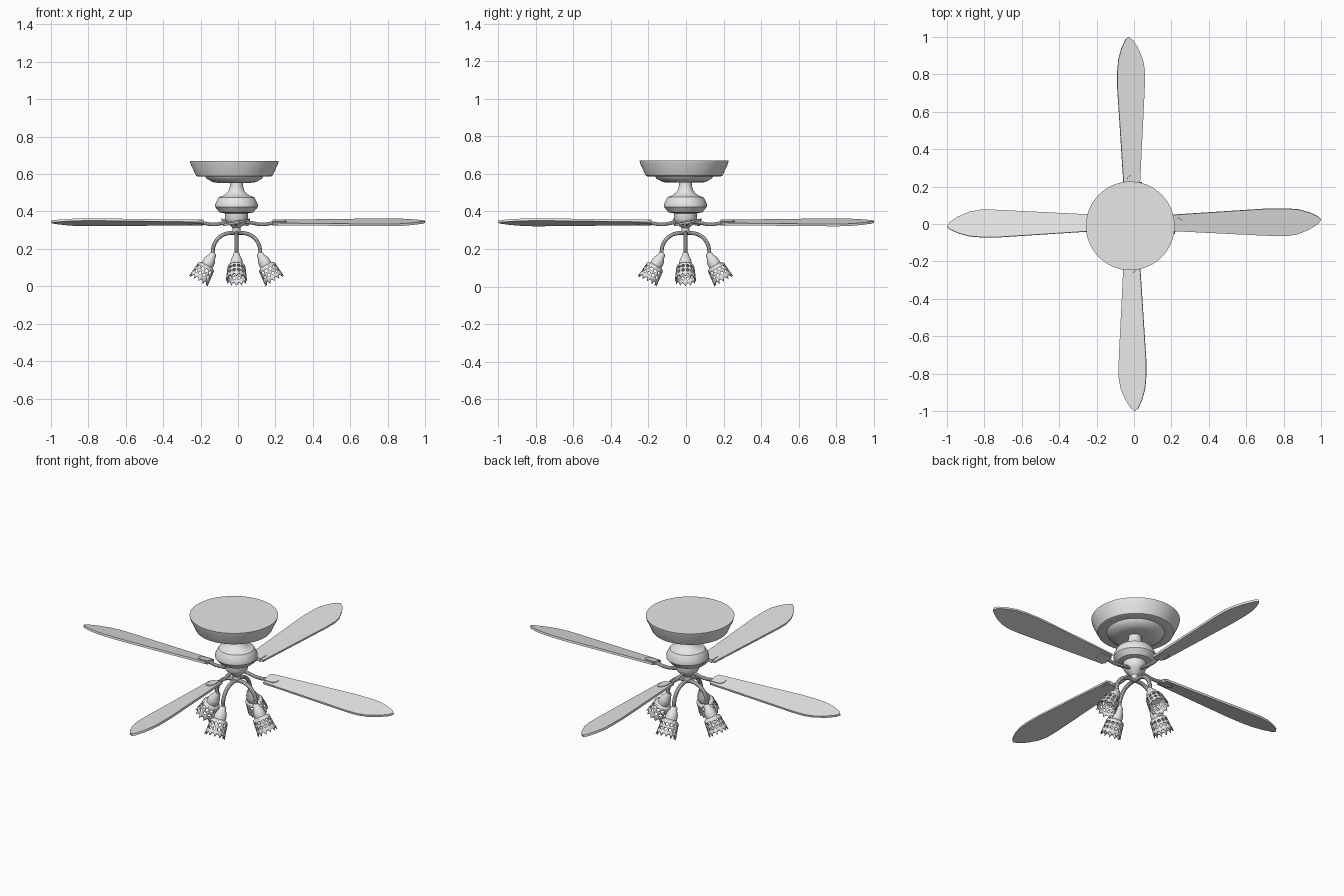
import bpy, bmesh
from math import pi, sin, cos, radians
from mathutils import Matrix, Vector

if "Cube" in bpy.data.objects:
    bpy.data.objects.remove(bpy.data.objects["Cube"], do_unlink=True)

grey = bpy.data.materials.new("light_grey")
grey.use_nodes = True
grey.diffuse_color = (0.8, 0.8, 0.8, 1)
grey.node_tree.nodes["Principled BSDF"].inputs["Base Color"].default_value = (0.8, 0.8, 0.8, 1)
parts = []


def add(name, mesh, matrix=Matrix()):
    if not mesh.materials:
        mesh.materials.append(grey)
    ob = bpy.data.objects.new(name, mesh)
    ob.matrix_world = matrix
    bpy.context.collection.objects.link(ob)
    parts.append(ob)
    return ob


def to_mesh(name, bm):
    mesh = bpy.data.meshes.new(name)
    bm.normal_update()
    bm.to_mesh(mesh)
    bm.free()
    return mesh


def rings(profile, segs, caps=True):
    """Turn a (radius, height) profile round the z axis."""
    bm = bmesh.new()
    loops = [[bm.verts.new((r * cos(2 * pi * i / segs), r * sin(2 * pi * i / segs), z))
              for i in range(segs)] for r, z in profile]
    for a, b in zip(loops, loops[1:]):
        for i in range(segs):
            j = (i + 1) % segs
            bm.faces.new((a[i], a[j], b[j], b[i]))
    if caps:
        bm.faces.new(loops[0])
        bm.faces.new(loops[-1])
    bmesh.ops.recalc_face_normals(bm, faces=bm.faces)
    return bm


def slab(name, outline, thickness):
    """Flat plate with the given outline, centred on z = 0."""
    bm = bmesh.new()
    face = bm.faces.new([bm.verts.new((x, y, -thickness / 2)) for x, y in outline])
    top = bmesh.ops.extrude_face_region(bm, geom=[face])["geom"]
    bmesh.ops.translate(bm, vec=(0, 0, thickness),
                        verts=[v for v in top if isinstance(v, bmesh.types.BMVert)])
    bmesh.ops.recalc_face_normals(bm, faces=bm.faces)
    return to_mesh(name, bm)


def tube(name, points, radius):
    """Round tube along a path in the xz plane."""
    curve = bpy.data.curves.new(name, 'CURVE')
    curve.dimensions = '3D'
    curve.bevel_depth = radius
    curve.bevel_resolution = 3
    curve.use_fill_caps = True
    spline = curve.splines.new('POLY')
    spline.points.add(len(points) - 1)
    for p, (x, z) in zip(spline.points, points):
        p.co = (x, 0, z, 1)
    temp = bpy.data.objects.new(name, curve)
    mesh = bpy.data.meshes.new_from_object(temp)
    bpy.data.objects.remove(temp)
    return mesh


# Ceiling canopy
canopy = [(0.237, 0.67), (0.234, 0.655), (0.204, 0.59), (0.196, 0.587), (0.155, 0.587),
          (0.148, 0.575), (0.115, 0.557), (0.09, 0.553), (0.035, 0.553)]
add("canopy", to_mesh("canopy", rings(canopy, 64)), Matrix.Translation((-0.02, -0.01, 0)))

# Stem, motor housing and hub
axis = Matrix.Translation((-0.008, -0.003, 0))
motor = [(0.035, 0.56), (0.035, 0.535), (0.042, 0.51), (0.058, 0.493), (0.075, 0.483),
         (0.095, 0.476), (0.1, 0.468), (0.114, 0.44), (0.114, 0.424), (0.09, 0.395),
         (0.062, 0.39), (0.062, 0.36), (0.055, 0.345), (0.035, 0.325), (0.02, 0.312),
         (0.022, 0.295), (0.012, 0.275)]
add("motor_housing", to_mesh("motor_housing", rings(motor, 48)), axis)

# Blade, bracket and bracket arm
outline = [(0.19, 0.043), (0.72, 0.078), (0.82, 0.078), (0.88, 0.073), (0.94, 0.056),
           (0.985, 0.035), (1.0, 0.018), (0.985, -0.004), (0.94, -0.034), (0.88, -0.06),
           (0.82, -0.071), (0.75, -0.071), (0.19, -0.043)]
blade = slab("blade", outline, 0.012)
bracket = slab("blade_bracket", [(0.185, -0.028), (0.225, -0.028)] +
               [(0.232 + 0.028 * cos(a), 0.028 * sin(a))
                for a in [radians(d) for d in range(-75, 76, 15)]] +
               [(0.225, 0.028), (0.185, 0.028)], 0.02)
blade_arm = tube("blade_arm", [(0.03, 0.345), (0.07, 0.34), (0.11, 0.332), (0.15, 0.332),
                               (0.2, 0.341)], 0.01)

# Curved lamp arm
lamp_arm = tube("lamp_arm", [(0, 0.285), (0.02, 0.285)] +
                [(0.03 + 0.097 * sin(radians(d)), 0.185 + 0.1 * cos(radians(d)))
                 for d in range(0, 91, 10)] + [(0.125, 0.165)], 0.011)

# Lamp socket
socket = to_mesh("lamp_socket", rings(
    [(0.013, 0.008), (0.018, 0), (0.021, -0.015), (0.03, -0.032), (0.033, -0.05),
     (0.033, -0.066), (0.045, -0.074), (0.045, -0.08)], 24))

# Lamp shade: pierced rows of round holes above a scalloped rim
RIM = -0.163
rows = [(0.044, -0.072), (0.047, -0.08), (0.0495, -0.107), (0.052, -0.134), (0.055, RIM)]
bm = rings(rows, 12, caps=False)
bmesh.ops.bisect_edges(bm, edges=bm.edges[:], cuts=3)
for v in bm.verts:
    angle_step = (Vector((1, 0)).angle_signed(v.co.xy) / (pi / 6)) % 1
    bulge = min(angle_step, 1 - angle_step)
    # Round the walls between the twelve main ribs
    v.co.xy *= cos(pi / 12) / cos((0.5 - bulge) * pi / 6) / cos(pi / 12) \
        if bulge < 0.01 else 1 / (cos(pi / 12) / cos((0.5 - bulge) * pi / 6))
    if v.co.z < RIM + 0.001 and bulge > 0.1:
        v.co.z += 0.018 if bulge > 0.4 else 0.013
holed = [f for f in bm.faces if -0.13 < f.calc_center_median().z < -0.085]
bmesh.ops.inset_individual(bm, faces=holed, thickness=0.003)
for f in holed:
    c = f.calc_center_median()
    for v in f.verts:
        v.co = c + (v.co - c).normalized() * 0.0085
bmesh.ops.delete(bm, geom=holed, context='FACES')
shade = to_mesh("lamp_shade", bm)

# Four blades and four lamps round the axis
for k, side in enumerate(("left", "back", "right", "front")):
    turn = Matrix.Rotation(k * pi / 2, 4, 'Z')
    shift = Matrix.Translation((-0.012, 0, 0) if k % 2 else (0, 0.006, 0))
    pitched = shift @ turn @ Matrix.Translation((0, 0, 0.341)) @ Matrix.Rotation(0.2, 4, 'X')
    add(side + "_blade", blade, pitched)
    add(side + "_blade_bracket", bracket, pitched)
    add(side + "_blade_arm", blade_arm, shift @ turn)
    add(side + "_lamp_arm", lamp_arm, axis @ turn)
    lamp = axis @ turn @ Matrix.Translation((0.125, 0, 0.171)) @ \
        Matrix.Rotation(radians(-29), 4, 'Y')
    add(side + "_lamp_socket", socket, lamp)
    wall = add(side + "_lamp_shade", shade, lamp).modifiers.new("wall", 'SOLIDIFY')
    wall.thickness = 0.004

# Smooth shading with sharp edges kept
bpy.ops.object.select_all(action='DESELECT')
for ob in parts:
    ob.select_set(True)
bpy.context.view_layer.objects.active = parts[0]
bpy.ops.object.shade_smooth_by_angle(angle=radians(35))
